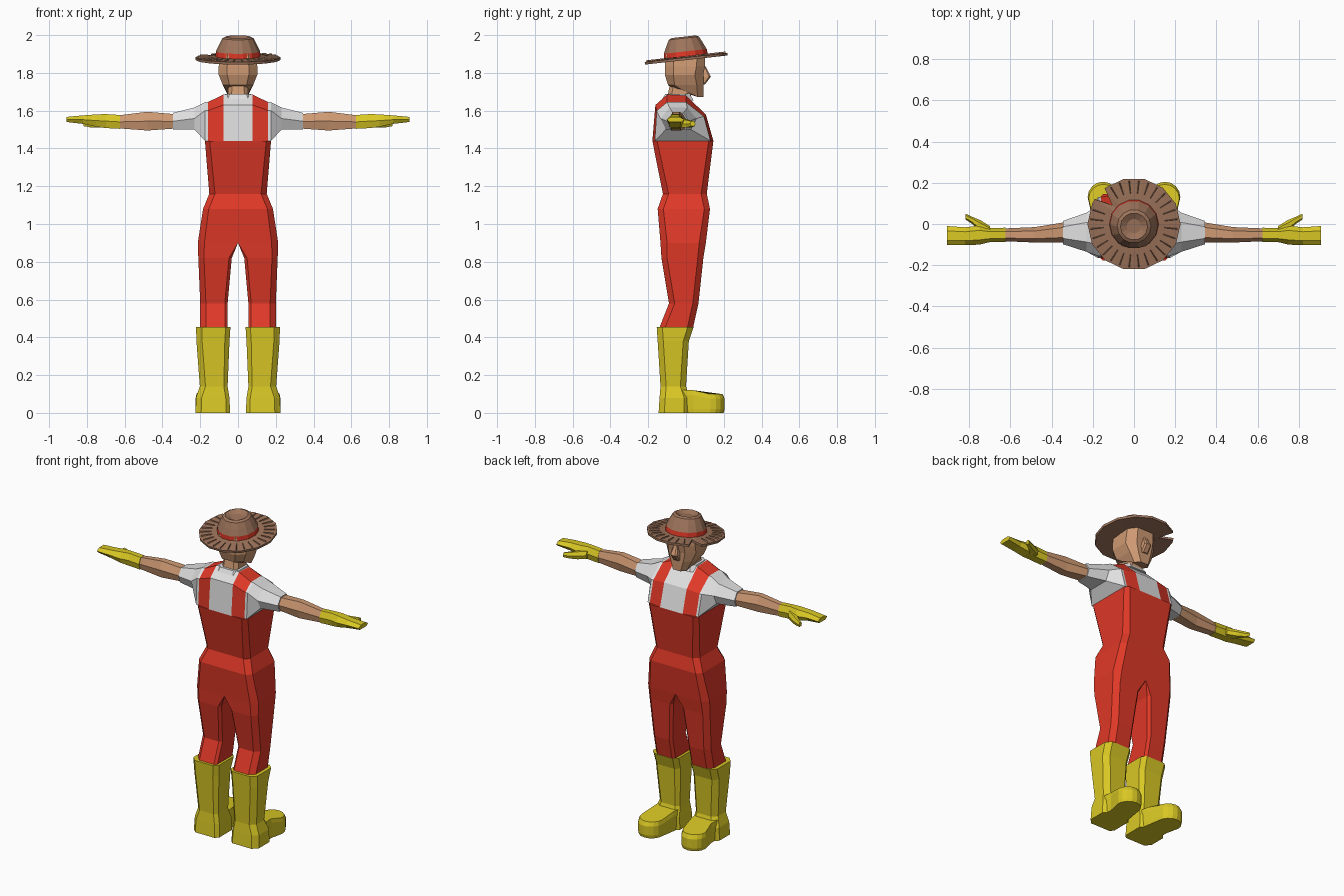
import bpy, bmesh, math
from mathutils import Vector

old = bpy.data.objects.get("Cube")
if old:
    bpy.data.objects.remove(old, do_unlink=True)


def material(name, rgb):
    m = bpy.data.materials.new(name)
    m.use_nodes = True
    m.diffuse_color = (*rgb, 1)
    m.node_tree.nodes["Principled BSDF"].inputs["Base Color"].default_value = (*rgb, 1)
    return m


RED = material("red_cloth", (0.74, 0.04, 0.02))
YELLOW = material("yellow_rubber", (0.70, 0.58, 0.018))
SKIN = material("skin", (0.62, 0.32, 0.17))
WHITE = material("white_cloth", (0.74, 0.74, 0.74))
STRAW = material("brown_straw", (0.34, 0.175, 0.105))


def loft(name, rings, mats, mirror=False, loop=False):
    """Skin a list of equal-length rings; mats gives one material per segment."""
    bm = bmesh.new()
    rows = [[bm.verts.new(p) for p in ring] for ring in rings]
    n, count = len(rows[0]), len(rows) if loop else len(rows) - 1
    if not isinstance(mats, list):
        mats = [mats] * count
    palette = list(dict.fromkeys(mats))
    for s in range(count):
        a, b = rows[s], rows[(s + 1) % len(rows)]
        for i in range(n):
            j = (i + 1) % n
            f = bm.faces.new((a[i], a[j], b[j], b[i]))
            f.material_index = palette.index(mats[s])
    if not loop:
        bm.faces.new(rows[0]).material_index = palette.index(mats[0])
        bm.faces.new(rows[-1]).material_index = palette.index(mats[-1])
    bmesh.ops.remove_doubles(bm, verts=bm.verts, dist=0.0005)
    bmesh.ops.recalc_face_normals(bm, faces=bm.faces)
    if mirror:  # open the seam on the centre plane
        seam = [f for f in bm.faces if all(abs(v.co.x) < 0.001 for v in f.verts)]
        bmesh.ops.delete(bm, geom=seam, context='FACES')
    mesh = bpy.data.meshes.new(name)
    bm.to_mesh(mesh)
    bm.free()
    for m in palette:
        mesh.materials.append(m)
    ob = bpy.data.objects.new(name, mesh)
    bpy.context.collection.objects.link(ob)
    if mirror:
        ob.modifiers.new("Mirror", 'MIRROR').use_clip = True
    return ob


def box(z, x0, x1, y0, y1, ci=0.0, co=0.03):
    """Horizontal ring with inner and outer chamfers."""
    return [Vector((x, y, z)) for x, y in (
        (x0, y0 + ci), (x0 + ci, y0), (x1 - co, y0), (x1, y0 + co),
        (x1, y1 - co), (x1 - co, y1), (x0 + ci, y1), (x0, y1 - ci))]


def limb(x, y0, y1, z0, z1):
    """Six-sided ring across an arm."""
    w, zm = y1 - y0, (z0 + z1) / 2
    return [Vector((x, y, z)) for y, z in (
        (y0 + .15 * w, z0), (y0, zm), (y0 + .25 * w, z1),
        (y1 - .25 * w, z1), (y1, zm), (y1 - .15 * w, z0))]


# Overalls: bib, hips and trouser leg
loft("overalls", [
    box(1.44, 0, .175, -.178, .145, co=.025),
    box(1.16, 0, .152, -.122, .11),
    box(1.08, 0, .185, -.15, .127),
    box(.90, 0, .213, -.135, .105, co=.035),
    box(.82, .033, .21, -.13, .092, .015),
    box(.58, .055, .20, -.09, .066, .015),
    box(.44, .055, .20, -.145, .035, .015)], RED, True)


# Shirt and straps: one outline swept sideways over the shoulder
def outline(x, pts):
    return [Vector((x, y, z)) for y, z in pts]


chest = [(-.178, 1.44), (-.162, 1.63), (-.10, 1.685), (0, 1.68), (.105, 1.58), (.145, 1.44)]
shoulder = [(-.165, 1.44), (-.155, 1.60), (-.10, 1.645), (0, 1.645), (.095, 1.57), (.13, 1.44)]
loft("shirt_and_straps", [
    outline(0, chest), outline(.078, chest), outline(.16, shoulder),
    outline(.175, shoulder),
    limb(.23, -.135, .055, 1.50, 1.617),
    limb(.345, -.098, .015, 1.50, 1.588)],
    [WHITE, RED, WHITE, WHITE, WHITE], True)

# Bare forearms
loft("forearm", [limb(.34, -.09, .008, 1.505, 1.582), limb(.48, -.09, -.015, 1.495, 1.594),
                 limb(.64, -.083, -.022, 1.507, 1.574)], SKIN, True)

# Gloves with thumbs
loft("glove", [limb(.625, -.088, -.018, 1.504, 1.577), limb(.70, -.088, -.02, 1.508, 1.582),
               limb(.75, -.10, -.008, 1.515, 1.58), limb(.82, -.103, -.016, 1.53, 1.575),
               limb(.907, -.102, -.01, 1.54, 1.567)], YELLOW, True)
loft("thumb", [limb(.70, -.05, -.01, 1.515, 1.56), limb(.745, -.04, .018, 1.51, 1.555),
               limb(.785, .0, .035, 1.512, 1.548), limb(.818, .022, .05, 1.518, 1.544)],
     YELLOW, True)

# Boots: shaft and rounded foot
loft("boot_shaft", [box(.455, .04, .222, -.155, .04, .025),
                    box(.38, .045, .22, -.15, .015, .025),
                    box(.14, .055, .202, -.135, .0, .02),
                    box(.08, .045, .222, -.14, .02, .02),
                    box(0, .042, .225, -.145, .02, .02)], YELLOW, True)
toe = [(.15 + .075 * math.cos(a), .13 + .075 * math.sin(a))
       for a in [math.pi * k / 8 for k in range(9)]]
sole = [(.05, -.05), (.21, -.05), (.205, .04)] + toe + [(.06, .04)]


def sole_ring(z, inset=0.0):
    return [Vector((x + (.14 - x) * inset, y * (1 - inset), z + .02 * (y < .05) * (z > .07)))
            for x, y in sole]


loft("boot_foot", [sole_ring(0, .03), sole_ring(.02), sole_ring(.075), sole_ring(.1, .06)],
     YELLOW, True)

# Neck, head and nose
loft("neck", [box(1.64, -.058, .058, -.105, .025, .02, .02),
              box(1.74, -.05, .05, -.085, .03, .02, .02)], SKIN)
loft("shirt_collar", [box(1.655, -.085, .085, -.13, .04, .03),
                      box(1.687, -.07, .07, -.11, .02, .025, .025)], WHITE)
jaw = box(1.70, -.065, .065, -.06, .092, .03)
for v in jaw:  # drop the chin below the back of the jaw
    v.z += .015 if v.y < 0 else -.028
    v.x *= .75 if v.y > 0 else 1
loft("head", [jaw, box(1.735, -.08, .08, -.095, .092, .035, .035),
              box(1.79, -.102, .102, -.112, .092, .045, .045),
              box(1.835, -.102, .102, -.112, .10, .045, .045),
              box(1.90, -.095, .095, -.105, .10, .04, .04)], SKIN)
loft("nose", [box(1.738, -.022, .022, .06, .10, .008, .008),
              box(1.78, -.024, .024, .06, .132, .01, .01),
              box(1.845, -.01, .01, .06, .098, .004, .004)], SKIN)

# Hat, tilted back to front; the brim has a torn notch
TILT, SIDES = 0.11, 14
angles = [2 * math.pi * k / SIDES for k in range(SIDES)]
tear = math.radians(139)
brim_angles = sorted([a for a in angles if abs(a - tear) > .2] + [tear - .17, tear, tear + .15])


def circle(r, z, steps=angles, notch=None):
    return [Vector((math.cos(a) * (notch if notch and a == tear else r),
                    math.sin(a) * (notch if notch and a == tear else r), z)) for a in steps]


def place(ob):
    ob.location = (0, 0, 1.88)
    ob.rotation_euler.x = TILT
    return ob


place(loft("hat_brim", [circle(.105, .008, brim_angles), circle(.226, .002, brim_angles, .14),
                        circle(.224, -.012, brim_angles, .14), circle(.10, -.008, brim_angles)],
           STRAW, loop=True))
crown = place(loft("hat_crown", [circle(.121, -.004), circle(.117, .034), circle(.10, .07),
                                 circle(.082, .104), circle(.066, .112), circle(.035, .096)],
                   [RED, STRAW, STRAW, STRAW, STRAW]))

# Raised straw ridges around the brim
for k in range(28):
    a = 2 * math.pi * (k + .5) / 28
    if abs(a - tear) < .28:
        continue
    d, s = Vector((math.cos(a), math.sin(a), 0)), Vector((-math.sin(a), math.cos(a), 0))
    rings = [[d * r + s * t + Vector((0, 0, z)) for t, z in
              ((-.004, .0), (.004, .0), (0, .01))] for r in (.15, .212)]
    place(loft("brim_ridge", rings, STRAW))
